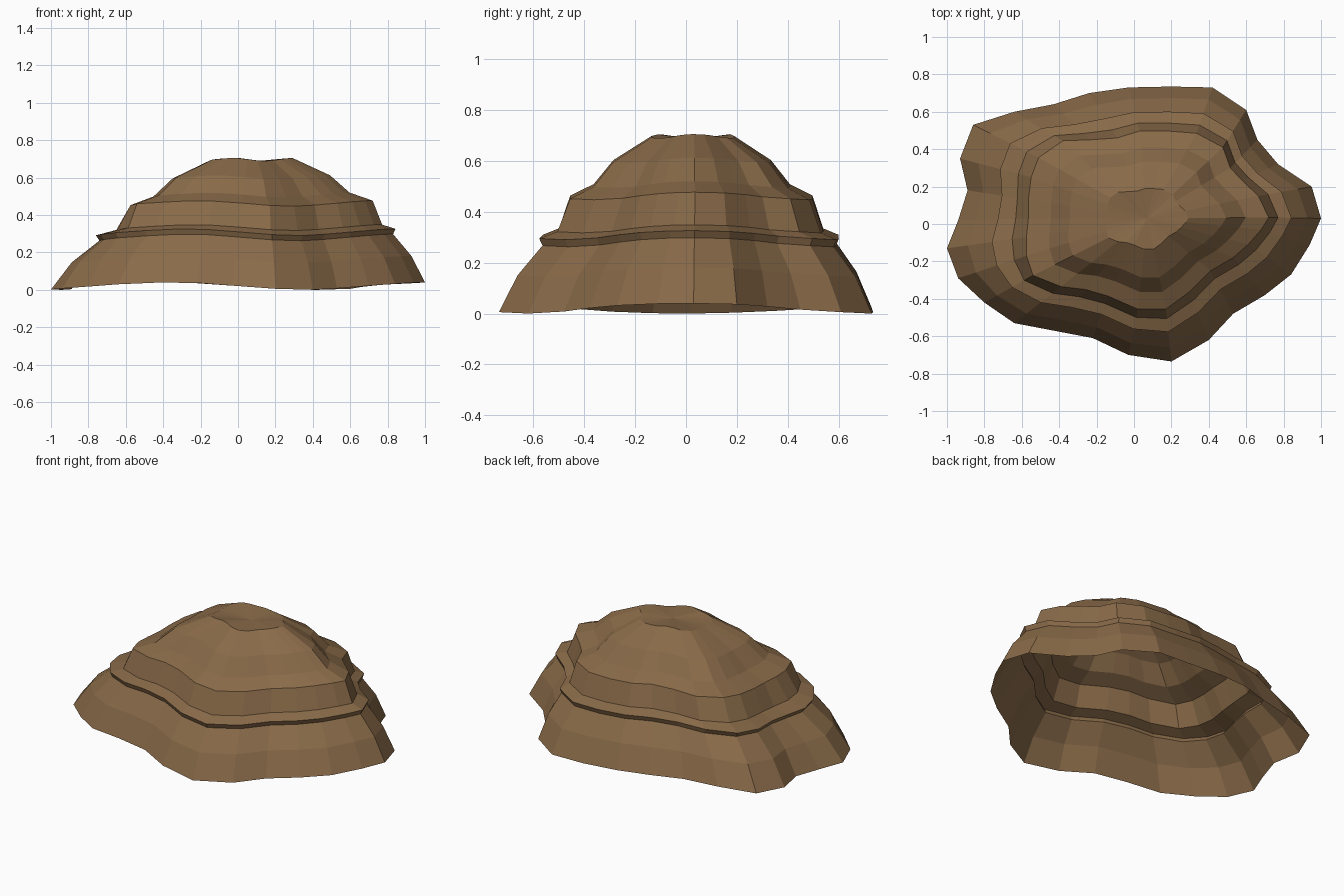
import bpy, bmesh, math

if "Cube" in bpy.data.objects:
    bpy.data.objects.remove(bpy.data.objects["Cube"])

# Outline of the mound at the ground, counter-clockwise from the right side
BASE = [(1, .03), (.95, .2), (.77, .32), (.66, .45), (.6, .61), (.42, .73), (.2, .735),
        (-.03, .73), (-.24, .7), (-.43, .64), (-.64, .6), (-.86, .53), (-.93, .35), (-.89, .18),
        (-.94, .02), (-1, -.13), (-.94, -.29), (-.8, -.42), (-.64, -.53), (-.43, -.57), (-.22, -.61),
        (-.03, -.7), (.2, -.735), (.4, -.62), (.53, -.48), (.7, -.38), (.84, -.27), (.94, -.11)]
# Outline of the upper shoulder, same point order
SHOULDER = [(.72, .035), (.665, .15), (.575, .235), (.515, .3), (.475, .41), (.335, .485), (.18, .497),
            (.03, .497), (-.09, .46), (-.235, .45), (-.38, .445), (-.51, .355), (-.55, .25), (-.565, .13),
            (-.565, .03), (-.575, -.07), (-.575, -.17), (-.54, -.275), (-.39, -.335), (-.26, -.35),
            (-.14, -.385), (.02, -.455), (.17, -.455), (.3, -.36), (.41, -.25), (.53, -.18),
            (.61, -.11), (.68, -.03)]
PEAK = (.07, .03)

# Strata: blend (0 = base, 1 = shoulder, 2 = peak), height, waviness
LEVELS = [(0, .02, .02), (.26, .163, .018), (.61, .28, .018), (.565, .308, .018), (.82, .333, .016),
          (1, .462, .015), (1.19, .507, .013), (1.35, .602, .01), (1.66, .697, .008)]


def mix(a, b, t):
    return tuple(p + (q - p) * t for p, q in zip(a, b))


def ring(bm, blend, height, wave):
    verts = []
    for b, s in zip(BASE, SHOULDER):
        x, y = mix(b, s, blend) if blend <= 1 else mix(s, PEAK, blend - 1)
        angle = math.atan2(b[1], b[0])
        verts.append(bm.verts.new((x, y, height + wave * math.cos(3 * angle))))
    return verts


# Open-bottomed rock shell, ring by ring
bm = bmesh.new()
rings = [ring(bm, *level) for level in LEVELS]
n = len(BASE)
for low, high in zip(rings, rings[1:]):
    for i in range(n):
        j = (i + 1) % n
        bm.faces.new((low[i], low[j], high[j], high[i]))

# Slightly sunken summit
top = bm.verts.new((*PEAK, .686))
for i in range(n):
    bm.faces.new((rings[-1][i], rings[-1][(i + 1) % n], top))

# Rest the lowest point on the ground
drop = min(v.co.z for v in bm.verts)
for v in bm.verts:
    v.co.z -= drop

mesh = bpy.data.meshes.new("rock_mound")
bm.to_mesh(mesh)
bm.free()
brown = bpy.data.materials.new("earth brown")
brown.diffuse_color = (.25, .145, .066, 1)
brown.use_nodes = True
brown.node_tree.nodes["Principled BSDF"].inputs["Base Color"].default_value = brown.diffuse_color
mesh.materials.append(brown)
bpy.context.collection.objects.link(bpy.data.objects.new("rock_mound", mesh))
